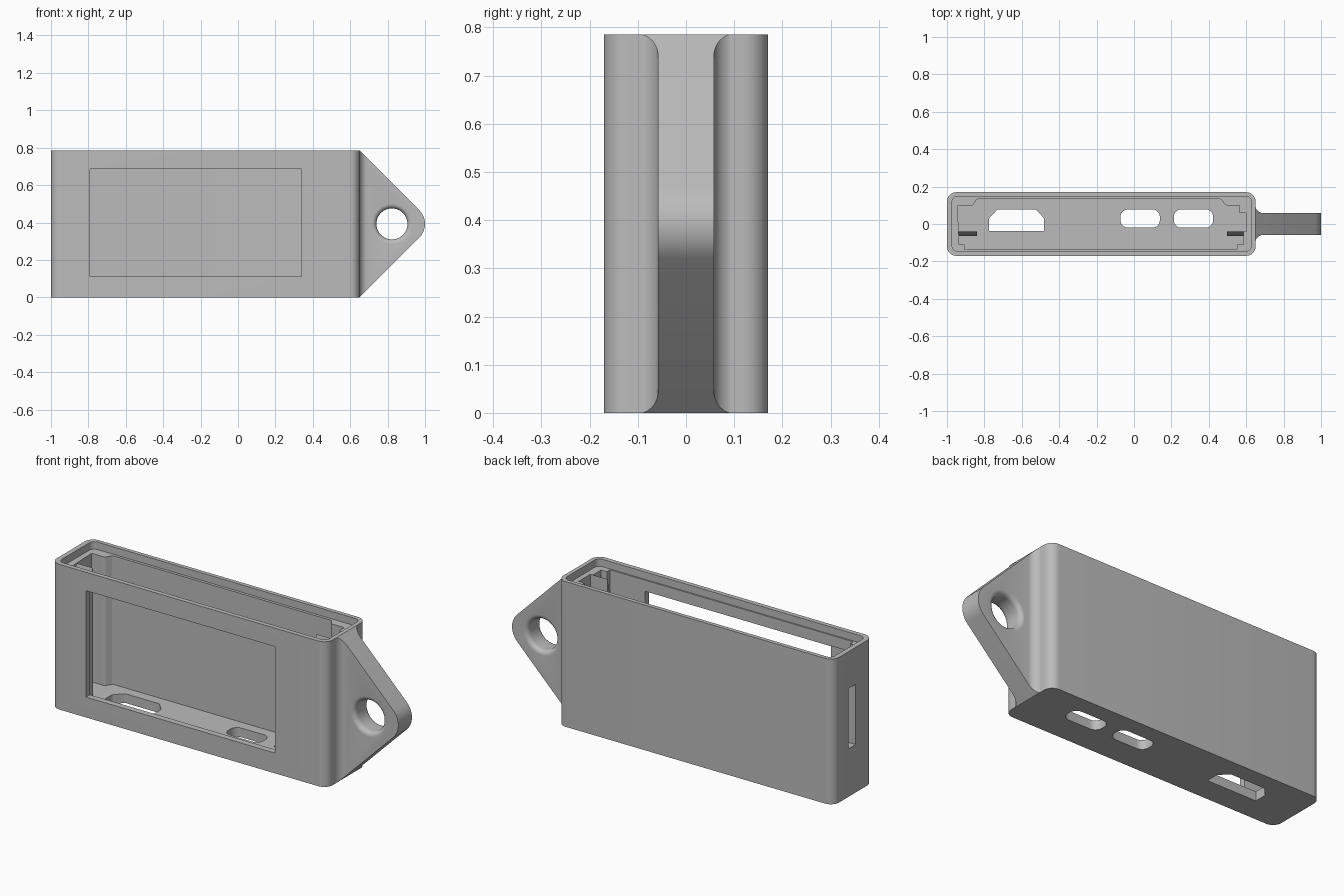
import bpy, bmesh, math
from mathutils import Vector, Matrix

if "Cube" in bpy.data.objects:
    bpy.data.objects.remove(bpy.data.objects["Cube"])

grey = bpy.data.materials.new("plain_grey")
grey.use_nodes = True
COLOUR = (0.5, 0.5, 0.5, 1)
grey.diffuse_color = COLOUR
grey.node_tree.nodes["Principled BSDF"].inputs["Base Color"].default_value = COLOUR

H = 0.785       # case height
FLOOR = 0.05    # floor thickness


def rounded(points, steps=10):
    """Turn (u, v[, radius]) corners into an outline with filleted corners."""
    out = []
    for i, p in enumerate(points):
        c = Vector(p[:2])
        r = p[2] if len(p) > 2 else 0
        if not r:
            out.append(c)
            continue
        a = (Vector(points[i - 1][:2]) - c).normalized()
        b = (Vector(points[(i + 1) % len(points)][:2]) - c).normalized()
        half = a.angle(b) / 2
        centre = c + (a + b).normalized() * (r / math.sin(half))
        start = c + a * (r / math.tan(half)) - centre
        turn = (math.pi - 2 * half) * (-1 if a.cross(b) > 0 else 1)
        turn = -turn if (Matrix.Rotation(turn, 2) @ start + centre - c).dot(b) < 1e-6 else turn
        out += [centre + Matrix.Rotation(turn * k / steps, 2) @ start for k in range(steps + 1)]
    return out


def rect(u0, u1, v0, v1, r=0):
    return [(u0, v0, r), (u1, v0, r), (u1, v1, r), (u0, v1, r)]


def loft(name, rings):
    """Skin a closed solid over rings of equal point count."""
    bm = bmesh.new()
    rows = [[bm.verts.new(p) for p in ring] for ring in rings]
    n = len(rows[0])
    for lo, hi in zip(rows, rows[1:]):
        for i in range(n):
            j = (i + 1) % n
            bm.faces.new((lo[i], lo[j], hi[j], hi[i]))
    bm.faces.new(rows[0][::-1])
    bm.faces.new(rows[-1])
    bmesh.ops.recalc_face_normals(bm, faces=bm.faces)
    mesh = bpy.data.meshes.new(name)
    bm.to_mesh(mesh)
    bm.free()
    mesh.materials.append(grey)
    obj = bpy.data.objects.new(name, mesh)
    bpy.context.collection.objects.link(obj)
    return obj


def prism(name, points, axis, lo, hi):
    """Extrude an outline along an axis; u and v are the other two axes in order."""
    def place(p, t):
        c = [p[0], p[1]]
        c.insert("xyz".index(axis), t)
        return c
    pts = rounded(points)
    return loft(name, [[place(p, t) for p in pts] for t in (lo, hi)])


def combine(obj, tool, operation="DIFFERENCE"):
    """Apply a boolean and discard the tool."""
    mod = obj.modifiers.new(operation.lower(), "BOOLEAN")
    mod.operation, mod.solver, mod.object = operation, "EXACT", tool
    bpy.context.view_layer.objects.active = obj
    bpy.ops.object.modifier_apply(modifier=mod.name)
    bpy.data.objects.remove(tool)


# Case: rounded block, hollowed from the top
case = prism("case", rect(-1, 0.65, -0.17, 0.17, 0.05), "z", 0, H)
combine(case, prism("lip_cut", rect(-0.973, 0.628, -0.145, 0.148, 0.03), "z", H - 0.04, 1))
cavity = [(-0.905, -0.137), (-0.905, -0.11), (-0.935, -0.11), (-0.943, 0.096),
          (-0.865, 0.096, 0.015), (-0.84, 0.133, 0.015), (0.465, 0.133, 0.015), (0.49, 0.1, 0.015),
          (0.565, 0.1), (0.565, 0.06), (0.6, 0.06), (0.6, -0.04),
          (0.585, -0.04), (0.585, -0.11), (0.55, -0.11), (0.55, -0.137)]
combine(case, prism("cavity_cut", cavity, "z", FLOOR, 0.9))

# Front window, side slot and floor ports
combine(case, prism("window_cut", rect(-0.79, 0.34, 0.11, 0.685), "y", -0.3, -0.1))
combine(case, prism("slot_cut", rect(-0.02, 0.04, 0.26, 0.585), "x", -1.1, -0.9))
wide_port = [(-0.775, -0.037), (-0.48, -0.037), (-0.48, 0.03, 0.02),
             (-0.525, 0.078, 0.02), (-0.73, 0.078, 0.02), (-0.775, 0.03, 0.02)]
combine(case, prism("port_cut", wide_port, "z", -0.1, 0.2))
for x in (-0.072, 0.213):
    combine(case, prism("port_cut", rect(x, x + 0.21, -0.02, 0.078, 0.04), "z", -0.1, 0.2))

# Guide rails with ramped tops inside both ends
rail = [(-0.065, FLOOR - 0.01), (-0.04, FLOOR - 0.01), (-0.04, H - 0.04), (-0.065, H - 0.16)]
rails = [prism("left_rail", rail, "x", 0.497, 0.61), prism("right_rail", rail, "x", -0.95, -0.84)]

# Hanging lug: pointed plate flared into the case
lug = prism("hanging_lug", [(0.645, 0), (0.65, 0), (0.65 + H / 2, H / 2, 0.103), (0.65, H), (0.645, H)],
            "y", -0.2, 0.2)
flare = [(0.64, -0.115), (0.648, -0.115), (0.648, -0.058, 0.045), (1.1, -0.058),
         (1.1, 0.058), (0.648, 0.058, 0.045), (0.648, 0.115), (0.64, 0.115)]
combine(lug, prism("flare_shape", flare, "z", -0.1, 1), "INTERSECT")

# Lug hole with rounded mouths
R, F = 0.083, 0.025
mouth = [(0.058 - F * math.sin(t), R + F * (1 - math.cos(t)))
         for t in [math.pi / 2 * k / 6 for k in range(7)]]
half_profile = [(0.1, R + F)] + [(0.058 - F + F * math.sin(math.pi / 2 * k / 6),
                                  R + F - F * math.cos(math.pi / 2 * k / 6)) for k in range(6, -1, -1)]
profile = half_profile + [(-y, r) for y, r in reversed(half_profile)]
rings = [[(0.823 + r * math.cos(a), y, H / 2 + r * math.sin(a))
          for a in [math.tau * k / 48 for k in range(48)]] for y, r in profile]
combine(lug, loft("hole_cut", rings))

# Smooth the curved walls, keep the edges crisp
bpy.ops.object.select_all(action="DESELECT")
for obj in [case, lug] + rails:
    obj.select_set(True)
bpy.context.view_layer.objects.active = case
bpy.ops.object.shade_smooth_by_angle(angle=math.radians(30))
